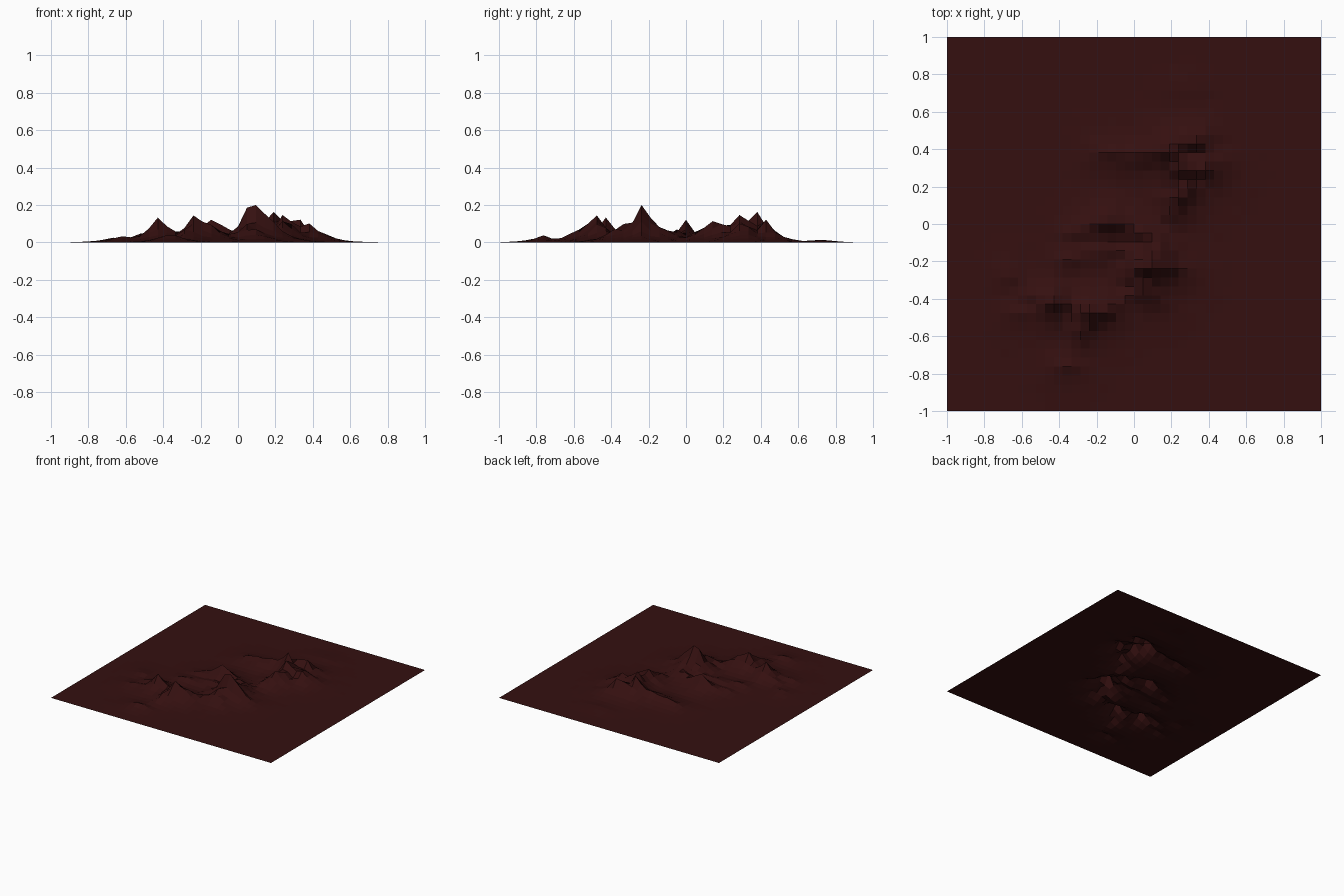
import bpy, bmesh, random
from mathutils import Vector
from math import exp

random.seed(4)
CELLS = 42

# Ridge lines of the hills: (x, y, crest height)
RIDGES = [
    # central massif: south spur, summit, north spur, west crest
    [(-.04, -.38, .05), (.10, -.38, .08), (.05, -.33, .10), (.095, -.24, .20),
     (.12, -.17, .145), (.13, -.10, .08), (.05, -.05, .07), (-.05, 0, .07),
     (-.143, 0, .115), (-.24, -.01, .06), (-.33, -.05, .035)],
    [(.048, -.24, .18), (.095, -.238, .20), (.143, -.24, .155), (.25, -.25, .06)],
    [(.02, -.14, .05), (-.24, -.16, .04), (-.38, -.20, .04)],
    # south-west peaks
    [(-.56, -.38, .035), (-.476, -.40, .07), (-.429, -.429, .135), (-.33, -.44, .06),
     (-.238, -.476, .155), (-.143, -.46, .11), (-.06, -.42, .04)],
    [(-.238, -.476, .155), (-.27, -.56, .085), (-.29, -.62, .045)],
    [(-.64, -.47, .03), (-.60, -.476, .04)],
    [(-.67, -.27, .03), (-.62, -.30, .02)],
    [(-.39, -.762, .04), (-.32, -.762, .035)],
    # north range
    [(-.17, .381, .05), (-.05, .37, .07), (.10, .37, .095), (.19, .381, .16),
     (.238, .30, .145), (.27, .20, .125), (.24, .14, .12), (.20, .05, .06)],
    [(.238, .286, .145), (.32, .31, .12), (.381, .30, .135), (.44, .32, .07)],
    [(.12, .47, .05), (.19, .41, .12), (.33, .429, .12), (.36, .45, .08)],
]


def ridge_height(p, a, b):
    """Height of a concave flank falling away from one crest segment."""
    a2, b2 = Vector(a[:2]), Vector(b[:2])
    d = b2 - a2
    t = min(1, max(0, (p - a2).dot(d) / d.length_squared))
    crest = a[2] + (b[2] - a[2]) * t
    return crest * exp(-(p - a2 - d * t).length / .072)


def height(x, y):
    p = Vector((x, y))
    h = max(ridge_height(p, a, b) for r in RIDGES for a, b in zip(r, r[1:]))
    # low swell far to the north
    h = max(h, .013 * exp(-((x - .28) / .15) ** 2 - ((y - .72) / .1) ** 2))
    h *= random.uniform(.88, 1.06)
    return min(.2, h) if h > .0015 else 0


# Terrain sheet, displaced cell by cell
bm = bmesh.new()
bmesh.ops.create_grid(bm, x_segments=CELLS, y_segments=CELLS, size=1)
for v in bm.verts:
    v.co.z = height(v.co.x, v.co.y)
mesh = bpy.data.meshes.new("terrain")
bm.to_mesh(mesh)
bm.free()
terrain = bpy.data.objects.new("terrain", mesh)
bpy.context.collection.objects.link(terrain)

# Dark red earth
mat = bpy.data.materials.new("dark_red_earth")
mat.diffuse_color = (.035, .005, .005, 1)
mesh.materials.append(mat)
